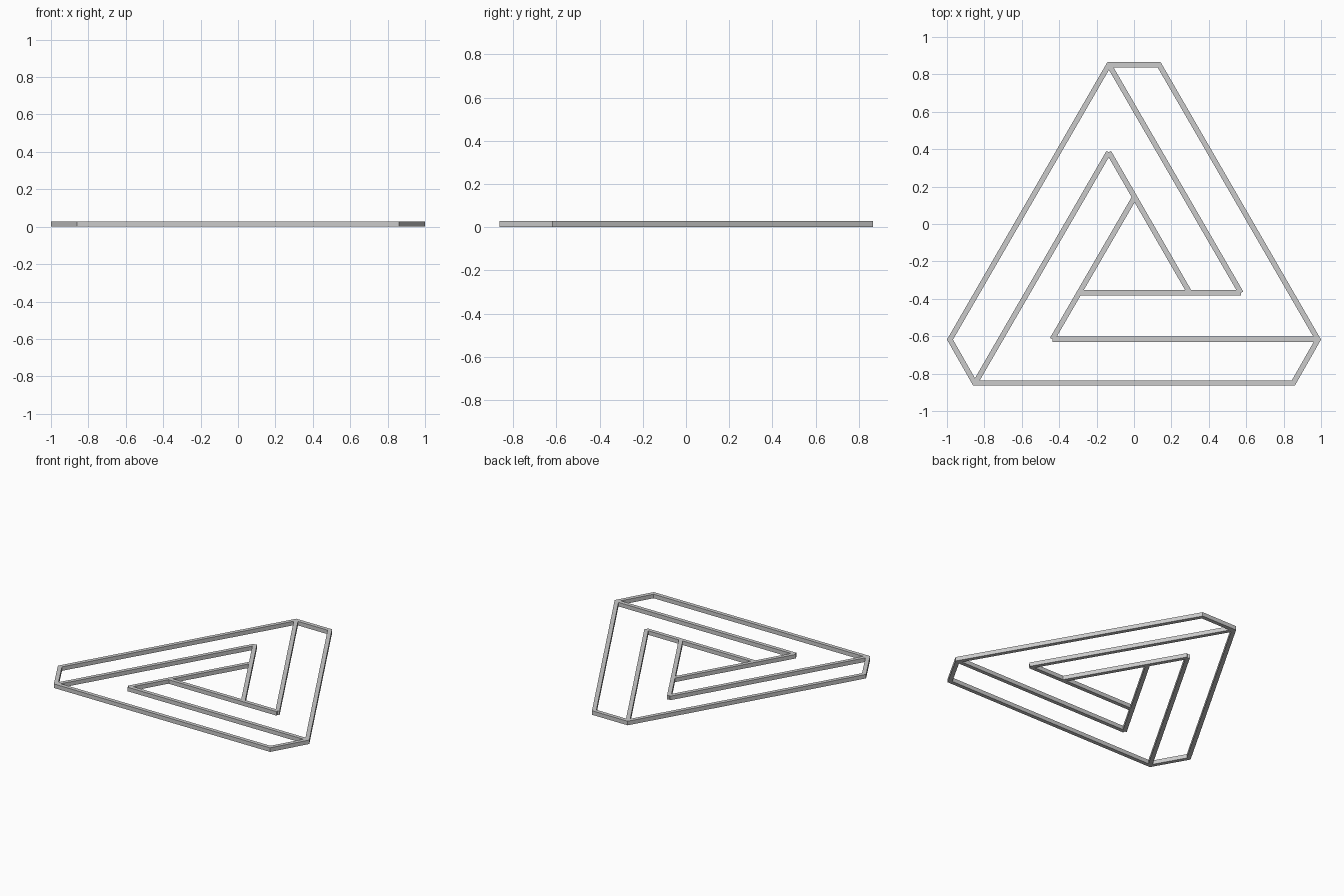
import bpy, bmesh
from mathutils import Vector

if "Cube" in bpy.data.objects:
    bpy.data.objects.remove(bpy.data.objects["Cube"])

W = 0.028   # bar width
H = 0.029   # bar height


def extrude_faces(name, faces):
    """Make a flat-shaded solid by raising flat polygons from z = 0."""
    bm = bmesh.new()
    cache = {}

    def vert(p, z):
        key = (round(p.x, 5), round(p.y, 5), z)
        if key not in cache:
            cache[key] = bm.verts.new((p.x, p.y, z))
        return cache[key]

    edges = [(f[i], f[(i + 1) % len(f)]) for f in faces for i in range(len(f))]
    for f in faces:
        bm.faces.new([vert(p, H) for p in f])
        bm.faces.new([vert(p, 0) for p in reversed(f)])
    for a, b in edges:
        if not any((a - d).length < 1e-6 and (b - c).length < 1e-6 for c, d in edges):
            bm.faces.new([vert(a, 0), vert(b, 0), vert(b, H), vert(a, H)])
    bmesh.ops.recalc_face_normals(bm, faces=bm.faces)
    mesh = bpy.data.meshes.new(name)
    bm.to_mesh(mesh)
    bm.free()
    obj = bpy.data.objects.new(name, mesh)
    bpy.context.collection.objects.link(obj)
    return obj


def bar(name, a, b):
    """Straight square-ended bar along a centre line."""
    a, b = Vector(a), Vector(b)
    d = (b - a).normalized()
    n = Vector((-d.y, d.x)) * W / 2
    return extrude_faces(name, [[a - n, b - n, b + n, a + n]])


# Outer six-sided frame with mitred corners
outer = [Vector(p) for p in [(-1, -0.618), (-0.86, -0.864), (0.86, -0.864),
                             (1, -0.618), (0.142, 0.866), (-0.142, 0.866)]]
inner = []
for i, p in enumerate(outer):
    u = (outer[i - 1] - p).normalized()
    v = (outer[(i + 1) % 6] - p).normalized()
    inner.append(p + (u + v).normalized() * W / 0.866)
extrude_faces("outer_frame", [[outer[i], outer[(i + 1) % 6], inner[(i + 1) % 6], inner[i]]
                              for i in range(6)])

# Three interlocking inner arms: long bar, then short bar folded back at the tip
arms = {
    "right_arm": [(-0.134, 0.852), (0.572, -0.368), (-0.283, -0.368)],
    "lower_arm": [(0.98, -0.616), (-0.437, -0.616), (0.0, 0.138)],
    "left_arm": [(-0.842, -0.838), (-0.135, 0.384), (0.298, -0.368)],
}
for name, (start, tip, end) in arms.items():
    bar(name + "_long_bar", start, tip)
    bar(name + "_short_bar", tip, end)
